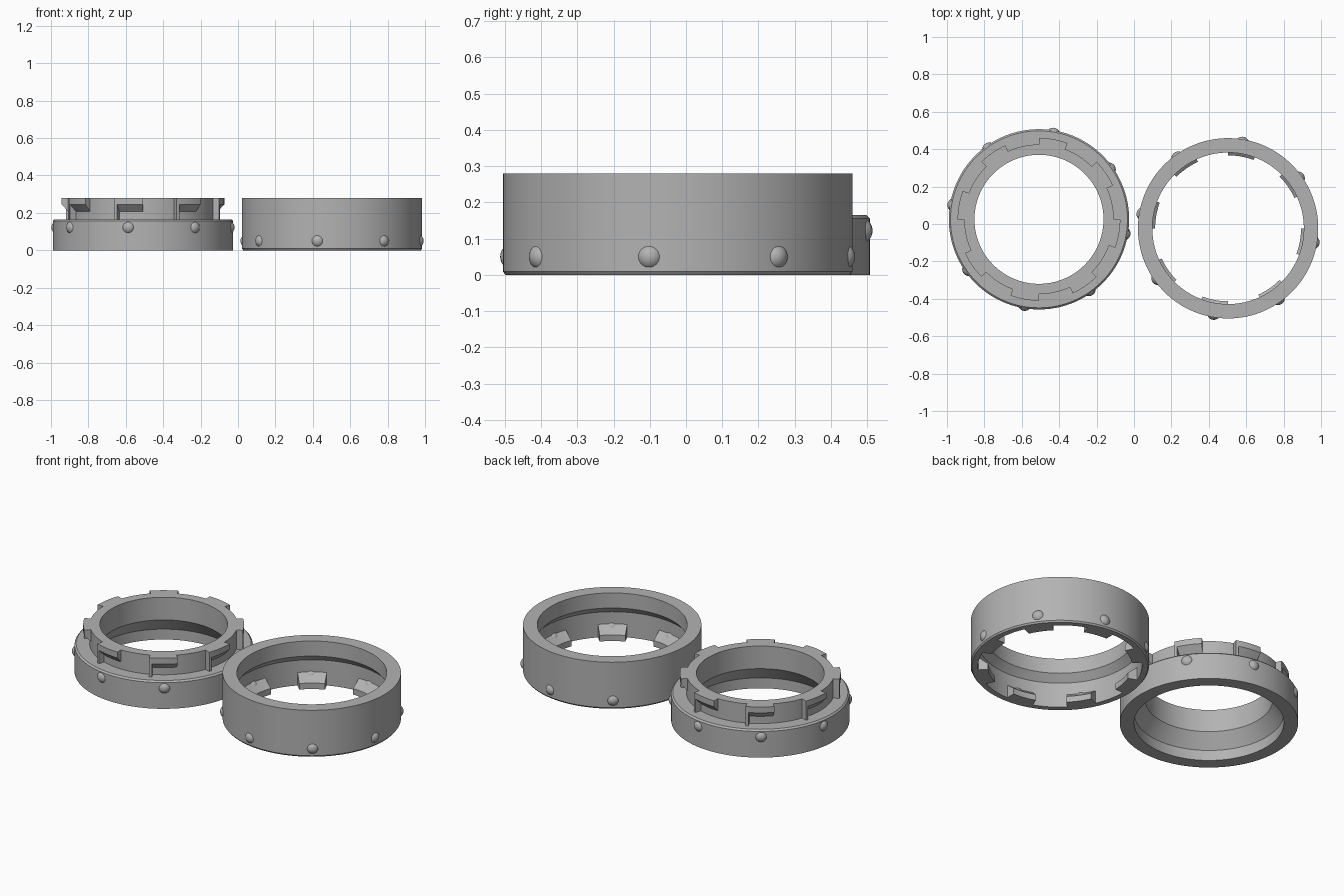
import bpy, bmesh, math
from mathutils import Vector

if "Cube" in bpy.data.objects:
    bpy.data.objects.remove(bpy.data.objects["Cube"])

grey = bpy.data.materials.new("mid_grey")
grey.diffuse_color = (0.45, 0.45, 0.45, 1)
grey.use_nodes = True
grey.node_tree.nodes["Principled BSDF"].inputs["Base Color"].default_value = grey.diffuse_color

CENTRE_A = Vector((-0.508, 0.025, 0))
CENTRE_B = Vector((0.503, -0.023, 0))


def finish(bm, name, centre):
    bmesh.ops.recalc_face_normals(bm, faces=bm.faces[:])
    mesh = bpy.data.meshes.new(name)
    bm.to_mesh(mesh)
    bm.free()
    mesh.materials.append(grey)
    ob = bpy.data.objects.new(name, mesh)
    ob.location = centre
    bpy.context.collection.objects.link(ob)
    bpy.ops.object.select_all(action='DESELECT')
    ob.select_set(True)
    bpy.context.view_layer.objects.active = ob
    bpy.ops.object.shade_smooth_by_angle(angle=math.radians(25))
    return ob


def sweep(bm, profile, a0=0.0, a1=360.0, steps=144):
    """Revolve a closed (radius, z) profile between two angles in degrees."""
    full = abs(a1 - a0) >= 360
    rings = []
    for i in range(steps if full else steps + 1):
        a = math.radians(a0 + (a1 - a0) * i / steps)
        rings.append([bm.verts.new((r * math.cos(a), r * math.sin(a), z)) for r, z in profile])
    n = len(profile)
    for i in range(steps):
        p, q = rings[i], rings[(i + 1) % len(rings)]
        for j in range(n):
            k = (j + 1) % n
            bm.faces.new((p[j], p[k], q[k], q[j]))
    if not full:
        bm.faces.new(rings[0])
        bm.faces.new(rings[-1])


def ring(name, profile, centre):
    bm = bmesh.new()
    sweep(bm, profile)
    finish(bm, name, centre)


def grip_bumps(name, z, centre):
    bm = bmesh.new()
    for i in range(8):
        a = math.radians(35.5 + 45 * i)
        made = bmesh.ops.create_uvsphere(bm, u_segments=24, v_segments=16, radius=0.037)
        bmesh.ops.translate(bm, verts=made["verts"],
                            vec=(0.459 * math.cos(a), 0.459 * math.sin(a), z))
    finish(bm, name, centre)


# Plug half: wide base, narrow neck, and a funnel-shaped bore
ring("plug_ring", [(0.405, 0), (0.482, 0), (0.482, 0.156), (0.473, 0.165), (0.40, 0.165),
                   (0.40, 0.28), (0.345, 0.28), (0.345, 0.145), (0.405, 0.062)], CENTRE_A)

# Plug lugs: overhanging wedges, each with a stop wall at one end
bm = bmesh.new()
for i in range(8):
    a = 69.5 + 45 * i
    sweep(bm, [(0.397, 0.205), (0.435, 0.245), (0.435, 0.28), (0.397, 0.28)], a + 2, a + 20.5, 10)
    sweep(bm, [(0.397, 0.163), (0.435, 0.163), (0.435, 0.28), (0.397, 0.28)], a, a + 2, 1)
finish(bm, "plug_lugs", CENTRE_A)
grip_bumps("plug_grip_bumps", 0.122, CENTRE_A)

# Socket half: tall sleeve widening inside towards the bottom
ring("socket_ring", [(0.443, 0), (0.475, 0), (0.482, 0.009), (0.482, 0.28), (0.405, 0.28),
                     (0.405, 0.19), (0.443, 0.15)], CENTRE_B)

# Socket lugs: inward wedges with sloping tops
bm = bmesh.new()
for i in range(8):
    a = 69.5 + 45 * i
    sweep(bm, [(0.39, 0), (0.446, 0), (0.446, 0.08), (0.39, 0.036)], a, a + 20.5, 10)
finish(bm, "socket_lugs", CENTRE_B)
grip_bumps("socket_grip_bumps", 0.05, CENTRE_B)
